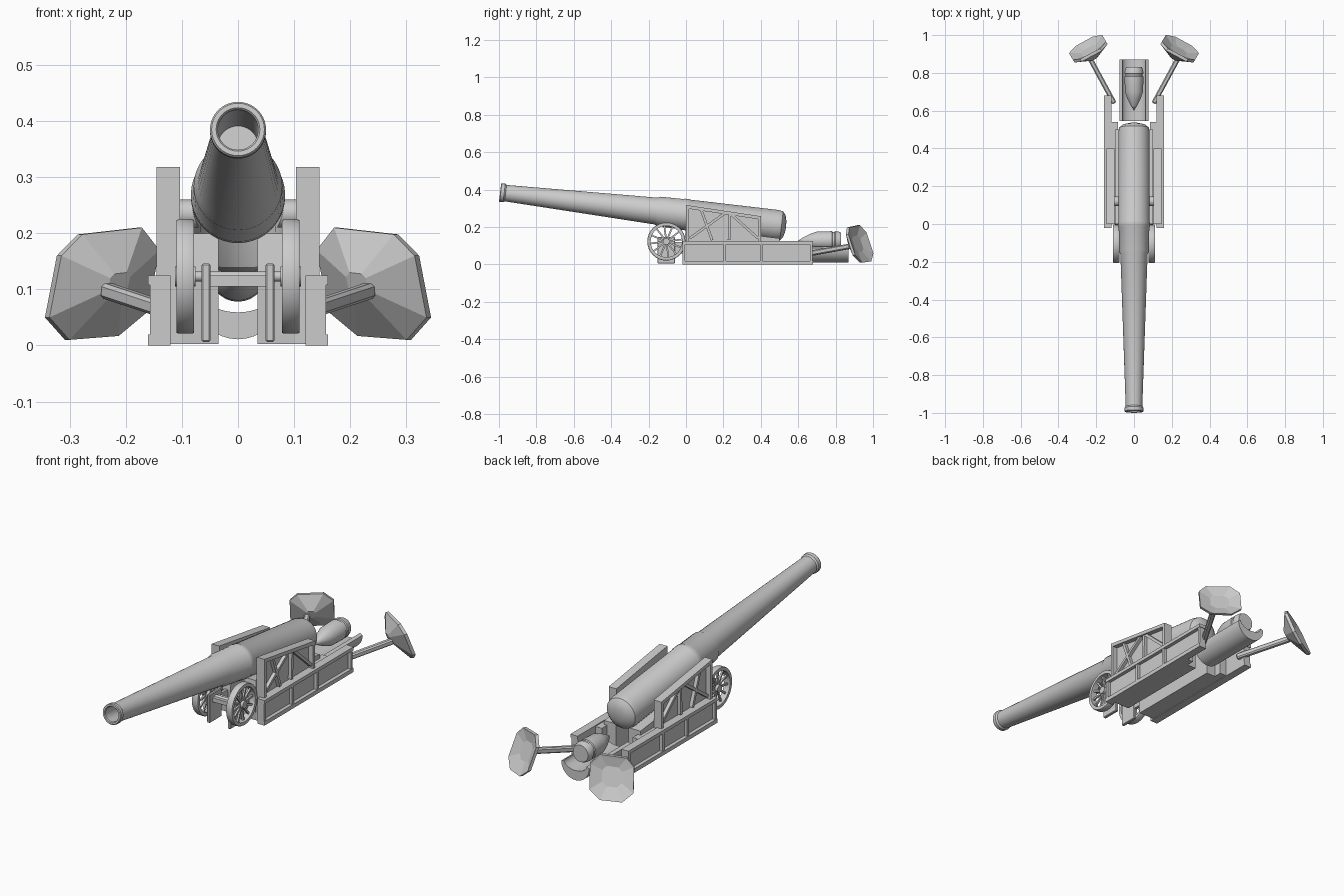
import bpy, bmesh, math
from mathutils import Vector, Matrix

if "Cube" in bpy.data.objects:
    bpy.data.objects.remove(bpy.data.objects["Cube"])


def finish(bm, name, smooth=False, bevel=0):
    bmesh.ops.remove_doubles(bm, verts=bm.verts, dist=1e-5)
    bmesh.ops.recalc_face_normals(bm, faces=bm.faces)
    me = bpy.data.meshes.new(name)
    bm.to_mesh(me)
    bm.free()
    ob = bpy.data.objects.new(name, me)
    bpy.context.collection.objects.link(ob)
    if smooth:
        bpy.ops.object.select_all(action='DESELECT')
        ob.select_set(True)
        bpy.context.view_layer.objects.active = ob
        bpy.ops.object.shade_smooth_by_angle(angle=math.radians(32))
    if bevel:
        m = ob.modifiers.new("bevel", 'BEVEL')
        m.width = bevel
        m.segments = 1
    return ob


def mirror(ob):
    m = ob.modifiers.new("mirror", 'MIRROR')
    m.use_axis[0] = True
    return ob


def add_box(bm, x, y, z):
    c = Vector(((x[0] + x[1]) / 2, (y[0] + y[1]) / 2, (z[0] + z[1]) / 2))
    s = Matrix.Diagonal((x[1] - x[0], y[1] - y[0], z[1] - z[0], 1))
    bmesh.ops.create_cube(bm, size=1, matrix=Matrix.Translation(c) @ s)


def add_bar(bm, a, b, w, h):
    """Square bar from a to b; w across, h along the upward side."""
    a, b = Vector(a), Vector(b)
    d = b - a
    z = d.normalized()
    x = z.cross(Vector((0, 0, 1))).normalized() if abs(z.z) < .999 else Vector((1, 0, 0))
    y = z.cross(x)
    rot = Matrix((x, y, z)).transposed().to_4x4()
    bmesh.ops.create_cube(bm, size=1, matrix=Matrix.Translation((a + b) / 2) @ rot
                          @ Matrix.Diagonal((w, h, d.length, 1)))


def add_prism(bm, yz, x0, x1):
    """Side profile in y, z extruded across x."""
    f = bm.faces.new([bm.verts.new((x0, y, z)) for y, z in yz])
    r = bmesh.ops.extrude_face_region(bm, geom=[f])
    vs = [v for v in r['geom'] if isinstance(v, bmesh.types.BMVert)]
    bmesh.ops.translate(bm, verts=vs, vec=(x1 - x0, 0, 0))


def add_lathe(bm, prof, origin, axis, n=32, closed=False):
    """Profile of (distance along axis, radius) spun about the axis."""
    q = Vector(axis).to_track_quat('Z', 'Y')
    o = Vector(origin)
    rings = []
    for t, r in prof:
        k = 1 if r == 0 else n
        rings.append([bm.verts.new(o + q @ Vector((r * math.cos(2 * math.pi * i / n),
                      r * math.sin(2 * math.pi * i / n), t))) for i in range(k)])
    pairs = list(zip(rings, rings[1:])) + ([(rings[-1], rings[0])] if closed else [])
    for a, b in pairs:
        for i in range(n):
            j = (i + 1) % n
            vs = [a[i % len(a)], a[j % len(a)], b[j % len(b)], b[i % len(b)]]
            bm.faces.new(list(dict.fromkeys(vs)))


# Barrel with hollow bore, muzzle ring, reinforcing collar and domed breech
bm = bmesh.new()
add_lathe(bm, [(.25, 0), (.25, .036), (.004, .036), (0, .039), (0, .047), (.004, .05), (.022, .05),
               (.03, .044), (.84, .072), (.855, .079), (.98, .081), (.985, .084), (1.01, .084),
               (1.015, .082), (1.49, .083), (1.515, .078), (1.53, .06), (1.538, .03), (1.54, 0)],
          (0, -.994, .385), (0, 1, -.119), 40)
finish(bm, "barrel", True)

# Lower side girders: recessed web with rails and posts
bm = bmesh.new()
add_box(bm, (.12, .142), (-.015, .675), (.004, .12))
for z in ((0, .02), (.108, .125)):
    add_box(bm, (.12, .16), (-.02, .68), z)
for y in (-.02, .2, .395, .662):
    add_box(bm, (.12, .157), (y, y + .015), (.01, .115))
mirror(finish(bm, "lower_side_girder"))

# Upper trapezoid frames with diagonal braces
bm = bmesh.new()
A, B, C, D = (0, .12), (0, .318), (.4, .258), (.4, .12)
add_prism(bm, [A, B, C, D], .103, .12)
add_prism(bm, [B, C, (.4, .24), (0, .3)], .103, .145)
for y, z in ((0, .309), (.384, .25)):
    add_box(bm, (.103, .145), (y, y + .016), (.12, z))
for a, b in (((.02, .14), (.21, .275)), ((.08, .295), (.14, .13)),
             ((.235, .275), (.23, .13)), ((.24, .27), (.385, .14))):
    add_bar(bm, (.127, *a), (.127, *b), .02, .014)
mirror(finish(bm, "upper_side_frame"))

# Inner cradle bed beneath the barrel
bm = bmesh.new()
add_prism(bm, [(.0, .003), (-.01, .12), (0, .2), (.5, .14), (.5, .003)], .035, .1)
add_box(bm, (.085, .12), (0, .54), (.003, .12))
mirror(finish(bm, "cradle_bed"))

# Trunnion shaft joining barrel and frames
bm = bmesh.new()
add_lathe(bm, [(0, 0), (0, .025), (.22, .025), (.22, 0)], (-.11, .12, .235), (1, 0, 0), 20)
finish(bm, "trunnion", True)

# Spoked wheels
WY, WZ = -.105, .123
bm = bmesh.new()
add_lathe(bm, [(-.016, .084), (-.016, .1), (-.012, .102), (.012, .102), (.016, .1), (.016, .084)],
          (.094, WY, WZ), (1, 0, 0), 32, True)
add_lathe(bm, [(-.018, 0), (-.018, .018), (.018, .018), (.018, 0)], (.094, WY, WZ), (1, 0, 0), 16)
for i in range(12):
    a = i * math.pi / 6 + .13
    c, s = math.cos(a), math.sin(a)
    add_bar(bm, (.094, WY + .012 * c, WZ + .012 * s), (.094, WY + .088 * c, WZ + .088 * s), .009, .009)
mirror(finish(bm, "wheel", True))

# Axle, axle brackets and link to the carriage
bm = bmesh.new()
add_lathe(bm, [(0, 0), (0, .009), (.19, .009), (.19, 0)], (-.095, WY, WZ), (1, 0, 0), 12)
add_box(bm, (-.05, .05), (-.13, -.08), (.105, .125))
finish(bm, "axle", True)
bm = bmesh.new()
add_box(bm, (.049, .065), (-.152, -.058), (.006, .146))
mirror(finish(bm, "axle_bracket", bevel=.003))
bm = bmesh.new()
add_box(bm, (.05, .064), (-.07, .01), (.06, .12))
mirror(finish(bm, "axle_link"))

# Loading tray: crescent section
bm = bmesh.new()
n = 16
sec = [(.077 * math.cos(math.pi * (1 + i / n)), .088 + .077 * math.sin(math.pi * (1 + i / n)))
       for i in range(n + 1)]
sec += [(.062 * math.cos(-math.pi * i / n), .095 + .036 * math.sin(-math.pi * i / n))
        for i in range(n + 1)]
ends = [[bm.verts.new((x, y, z)) for x, z in sec] for y in (.545, .87)]
m = len(sec)
for i in range(m):
    bm.faces.new((ends[0][i], ends[0][(i + 1) % m], ends[1][(i + 1) % m], ends[1][i]))
for e in ends:
    for i in range(n):
        bm.faces.new((e[i], e[i + 1], e[m - 2 - i], e[m - 1 - i]))
finish(bm, "loading_tray", True)

# Shell with pointed nose and driving band
bm = bmesh.new()
add_lathe(bm, [(0, 0), (.025, .016), (.06, .034), (.1, .048), (.18, .05), (.184, .046), (.194, .046),
               (.198, .05), (.215, .048), (.23, .042), (.23, 0)], (0, .6, .128), (0, 1, 0), 28)
finish(bm, "shell", True)

# Trail arms
bm = bmesh.new()
add_bar(bm, (.105, .64, .055), (.235, .88, .098), .026, .028)
mirror(finish(bm, "trail_arm", bevel=.006))

# Anchor spades: chamfered dish plate tapering forward to the arm
bm = bmesh.new()
N = Vector((.5, .85, .0)).normalized()
U = Vector((.86, -.5, 0)).normalized()
V = Vector((0, 0, 1)) - N * .38
O = Vector((.24, .925, .11))
rim = [(-.1, .06), (-.055, .1), (.065, .088), (.1, .05), (.1, -.06), (.05, -.1), (-.05, -.093), (-.1, -.05)]


def ring(scale, depth):
    return [bm.verts.new(O + U * u * scale + V * v * scale + N * depth) for u, v in rim]


loops = [ring(.2, -.055), ring(1, -.004), ring(1, .012), ring(.9, .008), ring(.45, -.008)]
for a, b in zip(loops, loops[1:]):
    for i in range(8):
        j = (i + 1) % 8
        bm.faces.new((a[i], a[j], b[j], b[i]))
bm.faces.new(loops[0])
bm.faces.new(loops[-1])
mirror(finish(bm, "anchor_spade"))
